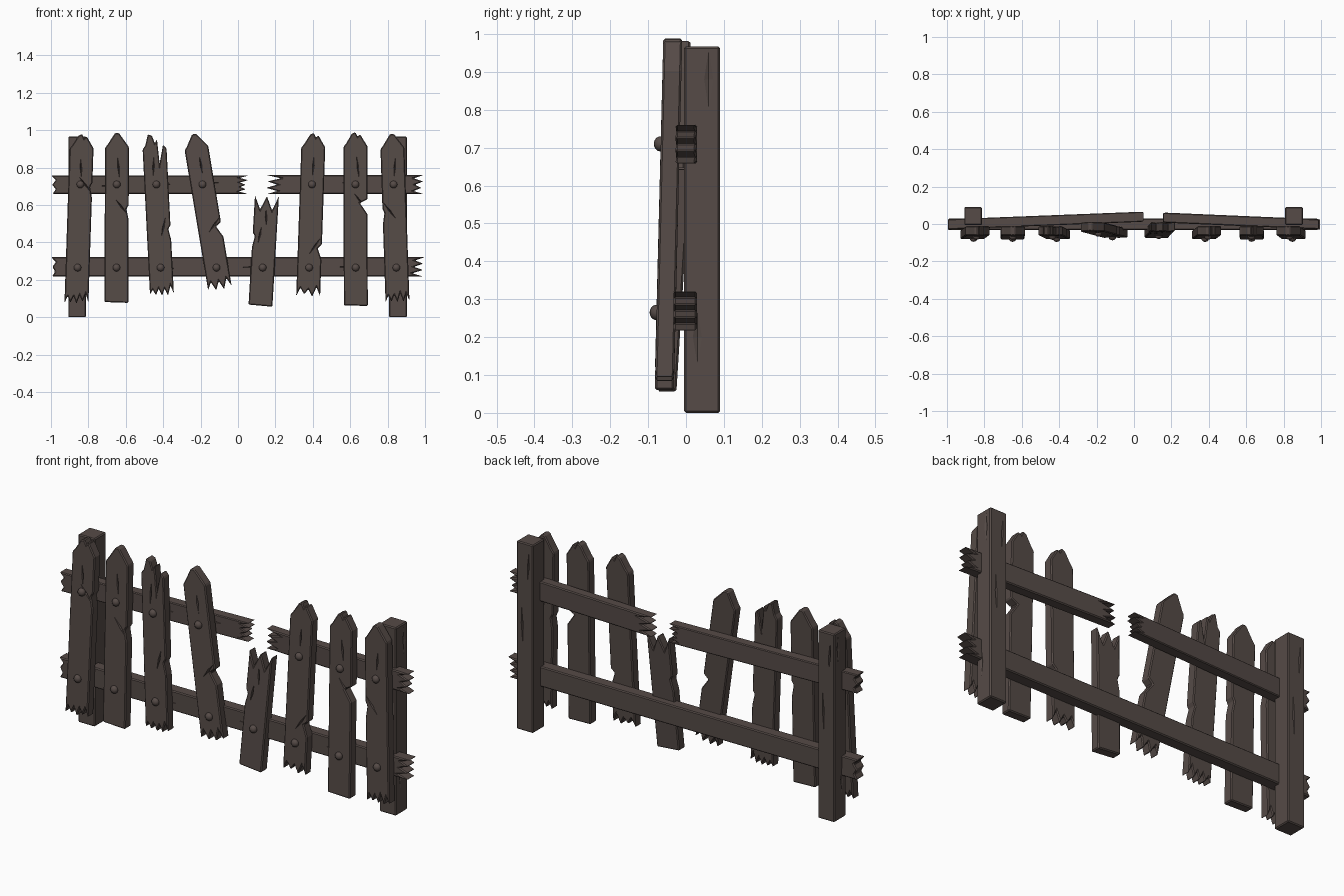
import bpy, bmesh, math, random
from mathutils import Vector, Matrix

if "Cube" in bpy.data.objects:
    bpy.data.objects.remove(bpy.data.objects["Cube"])

random.seed(4)
wood = bpy.data.materials.new("dark weathered wood")
wood.diffuse_color = (0.092, 0.070, 0.063, 1)
wood.use_nodes = True
wood.node_tree.nodes["Principled BSDF"].inputs["Base Color"].default_value = wood.diffuse_color


def link(name, bm):
    bmesh.ops.recalc_face_normals(bm, faces=bm.faces[:])
    me = bpy.data.meshes.new(name)
    bm.to_mesh(me)
    bm.free()
    me.materials.append(wood)
    ob = bpy.data.objects.new(name, me)
    bpy.context.collection.objects.link(ob)
    return ob


def crack_cutter(cracks):
    """Thin spindles (position, length, tilt) used to carve splits in the wood."""
    bm = bmesh.new()
    for pos, length, tilt in cracks:
        m = (Matrix.Translation(pos) @ Matrix.Rotation(math.radians(tilt), 4, 'Y')
             @ Matrix.Diagonal((0.005, 0.012, length / 2, 1)))
        ring = [bm.verts.new(m @ Vector((math.cos(a), math.sin(a), 0)))
                for a in (i * math.pi / 2 for i in range(4))]
        tips = [bm.verts.new(m @ Vector((0, 0, s))) for s in (1, -1)]
        for i in range(4):
            for tip in tips:
                bm.faces.new((ring[i], ring[(i + 1) % 4], tip))
    return link("crack_cutter", bm)


def finish(ob, cracks):
    """Worn edges, then carved cracks, baked into the mesh."""
    b = ob.modifiers.new("worn", 'BEVEL')
    b.width, b.segments, b.limit_method = 0.005, 1, 'ANGLE'
    b.angle_limit = math.radians(35)
    cutter = crack_cutter(cracks)
    cutter.hide_render = True
    c = ob.modifiers.new("cracks", 'BOOLEAN')
    c.operation, c.solver, c.object = 'DIFFERENCE', 'EXACT', cutter
    bpy.context.view_layer.update()
    dg = bpy.context.evaluated_depsgraph_get()
    me = bpy.data.meshes.new_from_object(ob.evaluated_get(dg))
    ob.modifiers.clear()
    ob.data = me
    bpy.data.objects.remove(cutter)


def plank(name, outline, y_at, thick, cracks):
    """Board with an (x, z) outline; y_at gives the middle depth at each point."""
    bm = bmesh.new()
    front = [bm.verts.new((x, y_at(x, z) - thick / 2, z)) for x, z in outline]
    back = [bm.verts.new((x, y_at(x, z) + thick / 2, z)) for x, z in outline]
    bm.faces.new(front)
    bm.faces.new(back[::-1])
    n = len(outline)
    for i in range(n):
        bm.faces.new((front[i], back[i], back[(i + 1) % n], front[(i + 1) % n]))
    finish(link(name, bm),
           [(Vector((x, y_at(x, z) - thick / 2, z)), l, t) for x, z, l, t in cracks])


def splinters(teeth, depth):
    """Broken end as (fraction across, distance in from the end)."""
    n = teeth * 2
    return [(i / n, depth * random.uniform(.65, 1) if i % 2 else depth * random.uniform(0, .25))
            for i in range(n + 1)]


POINT = [(0, .08), (.12, .06), (.42, 0), (.58, 0), (1, .075)]


def picket_top(style):
    if style == "point":
        return POINT
    if style == "split":    # deep split beside the tip
        return POINT[:2] + [(.25, 0), (.42, .01), (.52, .05), (.62, .03), (.68, .16),
                            (.86, .06), (1, .08)]
    if style == "chipped":  # small notch beside the tip
        return POINT[:2] + [(.35, .01), (.5, 0), (.6, .025), (.7, .012), (1, .075)]
    return splinters(2, .09)


def nail(name, x, y, z):
    bm = bmesh.new()
    bmesh.ops.create_uvsphere(bm, u_segments=12, v_segments=8, radius=1)
    bm.transform(Matrix.Translation((x, y, z)) @ Matrix.Diagonal((.02, .017, .02, 1)))
    for f in bm.faces:
        f.smooth = True
    link(name, bm)


# Pickets: bottom x, z | top x, z | top style | bottom teeth | chip side, height, depth
PICKETS = [
    (-.864, .07, -.834, .98, "chipped", 4, 1, .69, .012),
    (-.65, .077, -.647, .985, "point", 0, 1, .57, .012),
    (-.406, .11, -.45, .98, "split", 4, 1, .46, .012),
    (-.095, .145, -.235, .98, "point", 3, 1, .47, .03),
    (.12, .06, .155, .655, "snapped", 0, -1, .42, .012),
    (.375, .11, .405, .985, "chipped", 3, 1, .36, .022),
    (.63, .06, .627, .99, "chipped", 0, 1, .6, .04),
    (.853, .075, .823, .98, "point", 4, -1, .55, .01),
]
W = .128

for i, (xb, zb, xt, zt, top, teeth, chip, zc, depth) in enumerate(PICKETS, 1):
    base = Vector((xb, zb))
    axis = Vector((xt, zt)) - base
    length = axis.length
    axis.normalize()
    side = Vector((axis.y, -axis.x))
    yb, yt = (-.05, -.013) if i in (4, 5) else (-.057, -.035)  # loose ones lean back

    def at(u, t):
        return tuple(base + axis * t + side * (u - .5) * W)

    def y_at(x, z):
        return yb + (yt - yb) * (z - zb) / (zt - zb)

    t, u = (zc - zb) / axis.y, (chip + 1) / 2
    bite = [at(u, t - .05), at(u - chip * depth / W, t + .01), at(u, t + .03)]
    outline = [at(*p) for p in (splinters(teeth, .06) if teeth else [(0, .004), (1, 0)])]
    outline += bite if chip > 0 else []
    outline += [at(a, length - d) for a, d in reversed(picket_top(top))]
    outline += bite[::-1] if chip < 0 else []

    # one slanting crack by the chip, one along the grain higher up
    cracks = [(*at(.5 + chip * .2, t + .02), .12, random.choice((-38, 12, 35))),
              (*at(random.uniform(.4, .6), length * .8), .12, random.uniform(-10, 10))]
    plank(f"picket_{i}", outline, y_at, .05, cracks)
    for tag, z in (("lower", .265), ("upper", .71)):
        if z < zt - .1:
            nail(f"{tag}_nail_{i}", xb + axis.x * (z - zb) / axis.y, y_at(0, z) - .026, z)


def rail(name, x0, x1, z0, z1, teeth, depth, y_at, thick):
    """Horizontal board with splintered left and right ends."""
    h = z1 - z0
    right = [(x1 - d, z0 + h * u) for u, d in splinters(teeth[1], depth[1])]
    left = [(x0 + d, z0 + h * u) for u, d in splinters(teeth[0], depth[0])]
    cracks = [(x0 + (x1 - x0) * f, z0 + h * random.uniform(.35, .65), .15,
               random.uniform(87, 93)) for f in (.3, .55, .8)]
    plank(name, right + left[::-1], y_at, thick, cracks)


# The snapped top rail bows backwards towards the gap
rail("upper_rail_left", -1, .055, .66, .757, (2, 4), (.035, .06),
     lambda x, z: -.002 + .039 * (x + 1), .054)
rail("upper_rail_right", .14, .995, .658, .76, (3, 3), (.09, .065),
     lambda x, z: -.002 + .043 * (1 - x), .054)
rail("lower_rail", -1, 1, .218, .321, (2, 3), (.03, .07), lambda x, z: -.002, .062)

# Square posts behind the rails, with splits on the outer and back faces
for tag, x, s in (("left", -.86, -1), ("right", .855, 1)):
    bm = bmesh.new()
    bmesh.ops.create_cube(bm, size=1)
    bm.transform(Matrix.Translation((x, .0425, .4835)) @ Matrix.Diagonal((.095, .095, .967, 1)))
    finish(link(f"{tag}_post", bm),
           [(Vector((x + s * .0475, .06, .88)), .16, 0),
            (Vector((x + s * .0475, .03, .2)), .14, 0),
            (Vector((x + .015, .09, .55)), .2, 2),
            (Vector((x - .02, .09, .85)), .15, -3)])
